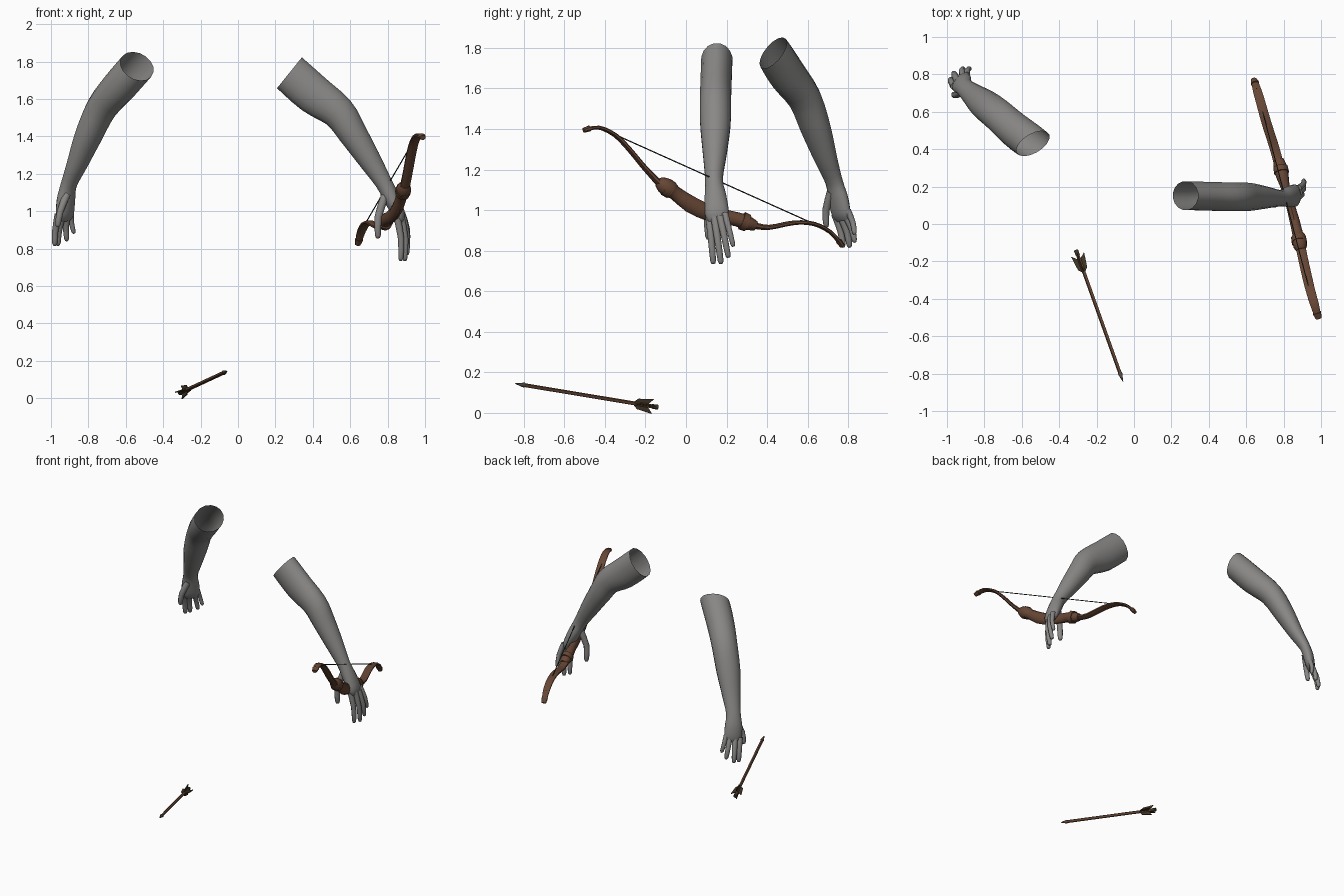
import bpy, bmesh, math
from mathutils import Vector

if "Cube" in bpy.data.objects:
    bpy.data.objects.remove(bpy.data.objects["Cube"])


def material(name, rgb):
    m = bpy.data.materials.new(name)
    m.diffuse_color = (*rgb, 1)
    m.use_nodes = True
    m.node_tree.nodes["Principled BSDF"].inputs["Base Color"].default_value = m.diffuse_color
    return m


SKIN = material("grey_skin", (0.25, 0.245, 0.24))
WOOD = material("brown_wood", (0.135, 0.062, 0.035))
FEATHER = material("dark_feather", (0.05, 0.035, 0.018))
CORD = material("dark_cord", (0.02, 0.04, 0.035))
HEAD = material("arrowhead_grey", (0.09, 0.07, 0.06))


def finish(name, bm, mat, angle=45):
    bmesh.ops.recalc_face_normals(bm, faces=bm.faces)
    me = bpy.data.meshes.new(name)
    bm.to_mesh(me)
    bm.free()
    me.materials.append(mat)
    ob = bpy.data.objects.new(name, me)
    bpy.context.collection.objects.link(ob)
    bpy.ops.object.select_all(action='DESELECT')
    ob.select_set(True)
    bpy.context.view_layer.objects.active = ob
    bpy.ops.object.shade_smooth_by_angle(angle=math.radians(angle))
    return ob


def spline(rows, steps):
    """Smooth curve through rows of (x, y, z, side radius, normal radius)."""
    if steps == 1:
        return rows
    ext = [rows[0]] + rows + [rows[-1]]
    out = []
    for i in range(1, len(ext) - 2):
        a, b, c, d = ext[i - 1:i + 3]
        for k in range(steps):
            t = k / steps
            out.append(tuple(
                0.5 * (2 * q + (r - p) * t + (2 * p - 5 * q + 4 * r - s) * t * t
                       + (3 * q - p - 3 * r + s) * t ** 3)
                for p, q, r, s in zip(a, b, c, d)))
    return out + [rows[-1]]


def loft(name, rows, side, mat, sides=12, steps=3, cap_start=True, start_dir=None, angle=45):
    """Elliptical tube along a smoothed path."""
    rows = spline(rows, steps)
    pts = [Vector(r[:3]) for r in rows]
    side = Vector(side).normalized()
    bm = bmesh.new()
    rings = []
    for i, r in enumerate(rows):
        t = (pts[min(i + 1, len(pts) - 1)] - pts[max(i - 1, 0)]).normalized()
        if start_dir and i < 3:
            t = Vector(start_dir).normalized().lerp(t, i / 3).normalized()
        s = (side - t * side.dot(t)).normalized()
        n = t.cross(s)
        rings.append([bm.verts.new(pts[i] + s * r[3] * math.cos(a) + n * r[4] * math.sin(a))
                      for a in (2 * math.pi * (k + 0.5) / sides for k in range(sides))])
    for a, b in zip(rings, rings[1:]):
        for k in range(sides):
            j = (k + 1) % sides
            bm.faces.new((a[k], a[j], b[j], b[k]))
    if cap_start:
        bm.faces.new(rings[0])
    bm.faces.new(rings[-1])
    return finish(name, bm, mat, angle)


def digit(name, base, mid, tip, r, side):
    """Finger with a rounded tip."""
    b, m, t = Vector(base), Vector(mid), Vector(tip)
    d = (t - m).normalized()
    rows = [(*b, r * 1.15, r * 1.15), (*m, r, r), (*(t - d * r * 0.8), r * 0.85, r * 0.8),
            (*t, r * 0.3, r * 0.3)]
    loft(name, rows, side, SKIN, sides=8, steps=2, angle=70)


# Arms, open at the upper end and running into the palm
right_side = (0, 1, 0)
loft("right_arm", [
    (.275, .152, 1.74, .078, .108), (.405, .148, 1.625, .078, .108),
    (.535, .145, 1.53, .078, .092), (.61, .145, 1.42, .076, .079),
    (.70, .142, 1.28, .060, .063), (.78, .138, 1.15, .044, .046),
    (.82, .145, 1.07, .054, .044), (.86, .152, .985, .06, .034),
    (.868, .155, .945, .045, .018)],
    right_side, SKIN, sides=16, cap_start=False, start_dir=(.78, 0, -.63))

left_side = (1, 1, 0)
loft("left_arm", [
    (-.54, .43, 1.775, .1, .092), (-.64, .505, 1.66, .094, .092),
    (-.73, .585, 1.55, .088, .08), (-.80, .64, 1.40, .082, .068),
    (-.86, .69, 1.25, .063, .05), (-.905, .73, 1.14, .05, .036),
    (-.92, .75, 1.06, .06, .036), (-.925, .765, .985, .06, .03),
    (-.928, .775, .95, .045, .016)],
    left_side, SKIN, sides=16, cap_start=False, start_dir=(-.42, .72, -.55))

# Fingers and thumbs
hands = {
    "right": (right_side, (.012, 0, 0), [
        ("index", (.85, .115, .97), (.87, .135, .735), .018),
        ("middle", (.872, .14, .97), (.892, .173, .735), .018),
        ("ring", (.882, .168, .97), (.903, .21, .765), .017),
        ("little", (.88, .192, .985), (.908, .234, .82), .015)]),
    "left": (left_side, (-.006, .008, 0), [
        ("index", (-.962, .735, .98), (-.98, .775, .815), .018),
        ("middle", (-.94, .762, .975), (-.963, .808, .815), .018),
        ("ring", (-.913, .785, .98), (-.915, .833, .84), .017),
        ("little", (-.892, .797, 1.0), (-.877, .832, .88), .015)]),
}
for hand, (side, bend, fingers) in hands.items():
    for label, base, tip, r in fingers:
        mid = (Vector(base) + Vector(tip)) / 2 + Vector(bend)
        digit(f"{hand}_{label}_finger", base, mid, tip, r, side)
digit("right_thumb", (.785, .128, 1.08), (.75, .108, .97), (.748, .112, .855), .021, right_side)
digit("left_thumb", (-.915, .715, 1.09), (-.95, .69, 1.0), (-.965, .692, .915), .019, left_side)

# Bow limbs: flat, recurved
bow_side = (.96, .26, 0)
loft("upper_limb", [
    (.985, -.50, 1.395, .018, .010), (.965, -.43, 1.407, .025, .010),
    (.942, -.35, 1.37, .027, .011), (.925, -.28, 1.30, .028, .012),
    (.908, -.205, 1.21, .028, .013), (.89, -.12, 1.12, .028, .018)],
    bow_side, WOOD, sides=8, steps=3)
loft("lower_limb", [
    (.772, .33, .925, .028, .018), (.75, .41, .915, .028, .013),
    (.71, .535, .938, .028, .012), (.683, .63, .932, .027, .011),
    (.66, .71, .893, .025, .010), (.643, .765, .832, .018, .010)],
    bow_side, WOOD, sides=8, steps=3)

# Bow grip with a swollen collar at each end
loft("bow_grip", [
    (.893, -.14, 1.14, .024, .022), (.888, -.115, 1.125, .038, .040),
    (.882, -.075, 1.10, .040, .044), (.876, -.055, 1.085, .030, .035),
    (.858, .02, 1.03, .028, .042), (.832, .115, .985, .024, .040),
    (.808, .20, .965, .026, .036), (.795, .25, .955, .034, .035),
    (.783, .30, .938, .038, .036), (.774, .345, .922, .026, .024)],
    bow_side, WOOD, sides=10, steps=2)
for name, p, q in (("upper_collar", (.884, -.10, 1.115), (.879, -.07, 1.095)),
                   ("lower_collar", (.789, .275, .948), (.783, .305, .936))):
    loft(name, [(*p, .042, .046), (*q, .040, .043)], bow_side, WOOD, sides=10, steps=1)

# Wrapped nocks near the limb tips
loft("upper_nock", [(.988, -.505, 1.393, .016, .013), (.978, -.475, 1.403, .025, .015)],
     bow_side, WOOD, sides=8, steps=1)
loft("lower_nock", [(.647, .752, .85, .024, .015), (.640, .772, .822, .016, .013)],
     bow_side, WOOD, sides=8, steps=1)

# Bow string
loft("bow_string", [(.95, -.40, 1.395, .003, .003), (.655, .725, .89, .003, .003)],
     bow_side, CORD, sides=6, steps=1)

# Arrow
nock, point = Vector((-.31, -.14, .028)), Vector((-.058, -.845, .145))
axis = (point - nock).normalized()
length = (point - nock).length
right = axis.cross(Vector((0, 0, 1))).normalized()
up = right.cross(axis)


def along(a, r):
    return (*(nock + axis * a), r, r)


loft("arrow_shaft", [along(0.015, .010), along(length - .05, .010)], right, WOOD, sides=8, steps=1)
loft("arrow_nock", [along(0, .013), along(.03, .012)], right, FEATHER, sides=8, steps=1)
loft("arrow_head", [along(length - .055, .010), along(length - .05, .013), along(length, .001)],
     right, HEAD, sides=8, steps=1)

# Swept feather vanes
vane = [(.125, .008), (.105, .026), (.025, .037), (.05, .008)]
for i in range(4):
    ang = math.radians(90 * i)
    out = right * math.cos(ang) + up * math.sin(ang)
    thick = axis.cross(out) * 0.003
    bm = bmesh.new()
    a, b = ([bm.verts.new(nock + axis * l + out * r + thick * s) for l, r in vane] for s in (-1, 1))
    bm.faces.new(a)
    bm.faces.new(b[::-1])
    for k in range(4):
        j = (k + 1) % 4
        bm.faces.new((a[k], a[j], b[j], b[k]))
    finish(f"arrow_vane_{i + 1}", bm, FEATHER, 20)
